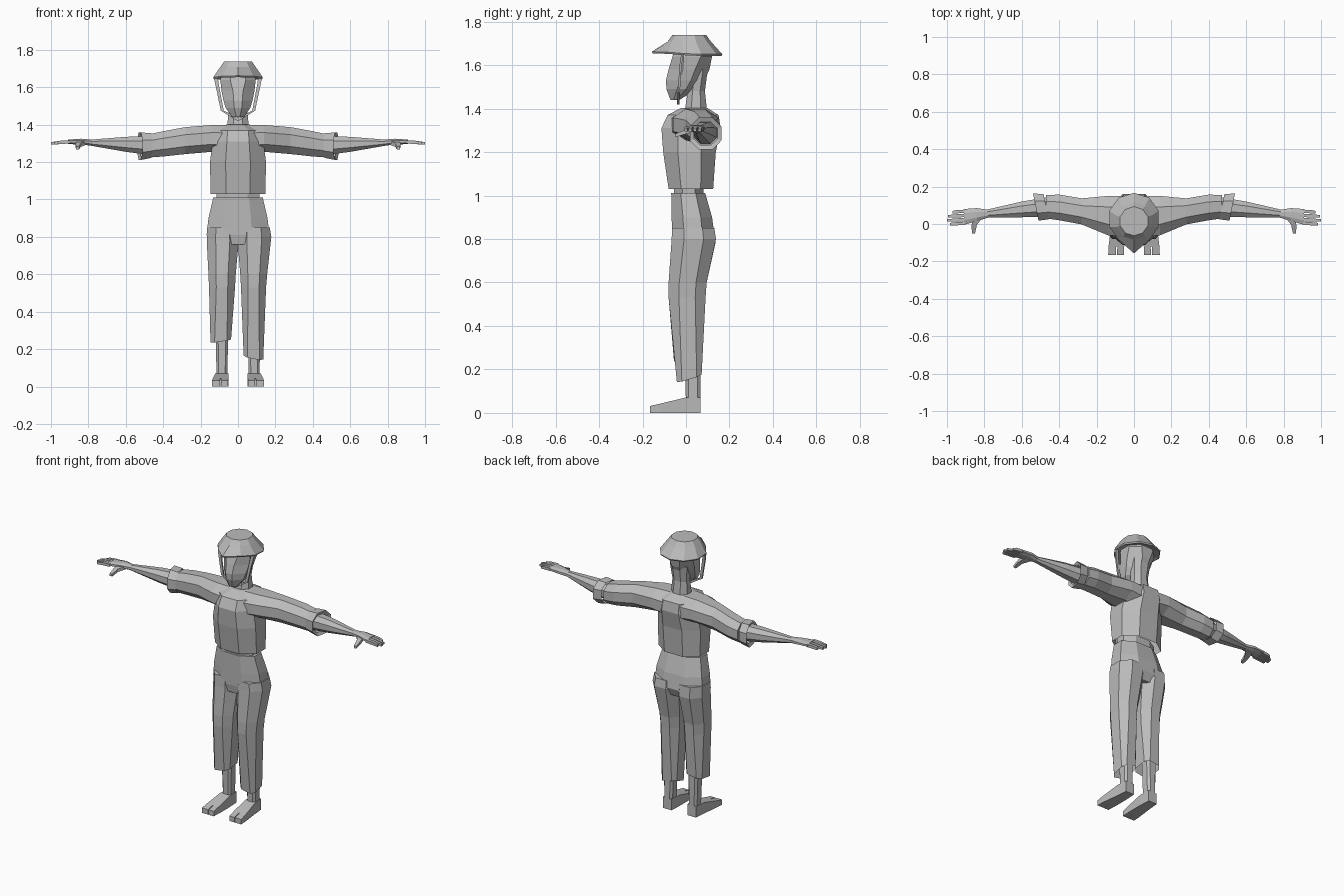
import bpy, bmesh, math

grey = bpy.data.materials.new("plain_grey")
grey.diffuse_color = (0.5, 0.5, 0.5, 1)


def sec(axis, pos, u0, u1, v0, v1, cut=0.28, tilt=(0, 0)):
    """Box outline with chamfered corners, across the given axis."""
    du, dv = (u1 - u0) * cut, (v1 - v0) * cut
    if cut == 0:
        uv = [(u0, v0), (u1, v0), (u1, v1), (u0, v1)]
    else:
        uv = [(u0 + du, v0), (u1 - du, v0), (u1, v0 + dv), (u1, v1 - dv),
              (u1 - du, v1), (u0 + du, v1), (u0, v1 - dv), (u0, v0 + dv)]
    pts = []
    for u, v in uv:
        p = pos + tilt[0] * (u - (u0 + u1) / 2) + tilt[1] * (v - (v0 + v1) / 2)
        pts.append({"x": (p, u, v), "y": (u, p, v), "z": (u, v, p)}[axis])
    return pts


def loft(name, rings, side=1, caps=(True, True)):
    """Skin a list of equal rings into one flat-shaded part."""
    bm = bmesh.new()
    vs = [[bm.verts.new((x * side, y, z)) for x, y, z in r] for r in rings]
    n = len(vs[0])
    for a, b in zip(vs, vs[1:]):
        for i in range(n):
            j = (i + 1) % n
            bm.faces.new((a[i], a[j], b[j], b[i]))
    if caps[0]:
        bm.faces.new(vs[0][::-1])
    if caps[1]:
        bm.faces.new(vs[-1])
    bmesh.ops.recalc_face_normals(bm, faces=bm.faces)
    me = bpy.data.meshes.new(name)
    bm.to_mesh(me)
    bm.free()
    me.materials.append(grey)
    ob = bpy.data.objects.new(name, me)
    bpy.context.collection.objects.link(ob)
    return ob


def wide(z, w, y0, y1, cut=0.28):
    return sec("z", z, -w, w, y0, y1, cut)


# Shirt body, waistband and neck
loft("shirt", [wide(1.03, .146, -.08, .125), wide(1.2, .15, -.105, .137),
               wide(1.31, .135, -.113, .16), wide(1.37, .125, -.085, .15),
               wide(1.402, .06, -.025, .1)], caps=(False, True))
loft("waistband", [wide(1.0, .115, -.055, .08), wide(1.06, .115, -.055, .08)])
loft("neck", [wide(1.36, .06, -.01, .1), wide(1.48, .05, .008, .087),
              wide(1.58, .06, .02, .1)])

# Head
loft("head", [wide(1.44, .03, -.072, -.03, .35), wide(1.49, .066, -.09, .05, .35),
              wide(1.53, .078, -.092, .085, .35), wide(1.58, .088, -.08, .108, .35),
              wide(1.64, .095, -.062, .12), wide(1.69, .08, -.05, .1)])


# Hat with a pointed front peak
def hat_ring(z, r, cy, peak=0.0, lift=0.0):
    pts = []
    for i in range(10):
        a = -math.pi / 2 + i * math.tau / 10
        front = i == 0
        pts.append((r * math.cos(a), cy + r * math.sin(a) - peak * front,
                    z + lift * max(0, -math.sin(a))))
    return pts


loft("hat", [hat_ring(1.655, .1, .025), hat_ring(1.642, .135, .028, .046, .012),
             hat_ring(1.65, .139, .028, .046, .012), hat_ring(1.708, .1, .015),
             hat_ring(1.738, .078, .015)])

# Pants: hips, then two legs with uneven hems
loft("hips", [wide(1.012, .132, -.068, .088), wide(.9, .158, -.066, .12),
              wide(.81, .168, -.064, .132), wide(.76, .15, -.055, .11)])
loft("right_pant_leg", [
    sec("z", .85, .0, .17, -.064, .13), sec("z", .8, -.004, .178, -.066, .138),
    sec("z", .6, .012, .156, -.08, .095), sec("z", .53, .016, .15, -.08, .09),
    sec("z", .165, .03, .135, -.042, .072, .2, (-.2, .3))], caps=(True, False))
loft("left_pant_leg", [
    sec("z", .85, .0, .165, -.064, .13), sec("z", .78, -.004, .167, -.066, .135),
    sec("z", .6, .012, .158, -.08, .095), sec("z", .53, .016, .155, -.08, .09),
    sec("z", .25, .037, .147, -.055, .075, .2, (-.15, .15))], -1, (True, False))

for side, tag in ((1, "right"), (-1, "left")):
    # Sleeve and flared cuff
    loft(tag + "_sleeve", [
        sec("x", .04, -.07, .15, 1.24, 1.4), sec("x", .14, -.06, .15, 1.255, 1.398),
        sec("x", .28, -.002, .137, 1.243, 1.387), sec("x", .4, .02, .157, 1.23, 1.365),
        sec("x", .47, .03, .155, 1.225, 1.35)], side)
    loft(tag + "_cuff", [
        sec("x", .47, .025, .16, 1.222, 1.355, .28, (.2, 0)),
        sec("x", .525, .018, .163, 1.212, 1.358, .28, (.2, 0)),
        sec("x", .515, .035, .145, 1.232, 1.338, .28, (.2, 0))], side, (False, False))
    # Forearm and palm
    loft(tag + "_forearm", [
        sec("x", .45, .04, .145, 1.235, 1.34), sec("x", .6, .036, .12, 1.255, 1.335),
        sec("x", .79, .034, .076, 1.288, 1.32)], side)
    loft(tag + "_palm", [
        sec("x", .78, .034, .076, 1.288, 1.32), sec("x", .84, .015, .085, 1.293, 1.325),
        sec("x", .91, -.004, .08, 1.297, 1.32)], side)
    # Fingers, back to front
    for i, (y, tip) in enumerate(((.068, .97), (.046, .995), (.024, 1.0), (.004, .985))):
        loft(f"{tag}_finger_{i + 1}", [
            sec("x", .9, y - .009, y + .009, 1.299, 1.317, 0),
            sec("x", .95, y - .011, y + .006, 1.297, 1.314, 0),
            sec("x", tip, y - .012, y + .002, 1.294, 1.307, 0)], side)
    # Thumb
    loft(tag + "_thumb", [
        sec("y", .035, .81, .86, 1.293, 1.315, 0), sec("y", -.005, .84, .868, 1.282, 1.302, 0),
        sec("y", -.05, .85, .867, 1.268, 1.283, 0)], side)
    # Shin, foot and split toes
    loft(tag + "_shin", [sec("z", .04, .058, .114, 0, .066, .2),
                         sec("z", .36, .05, .122, -.01, .066, .2)], side)
    loft(tag + "_foot", [
        sec("y", -.12, .052, .136, 0, .042, 0), sec("y", -.005, .052, .122, 0, .07, 0),
        sec("y", .066, .056, .116, 0, .07, 0)], side)
    for part, x0, x1 in (("big_toe", .054, .091), ("small_toes", .095, .138)):
        loft(f"{tag}_{part}", [sec("y", -.165, x0, x1, 0, .032, 0),
                               sec("y", -.12, x0, x1 - .002, 0, .042, 0)], side)
    # Chin strap half
    path = [(.108, .128, -.022, 1.65), (.1, .118, -.03, 1.6), (.076, .092, -.038, 1.475)]
    rings = [[(a, y, z), (b, y, z), (b, y + .01, z), (a, y + .01, z)] for a, b, y, z in path]
    rings.append([(0, -.042, 1.438), (0, -.042, 1.418), (0, -.03, 1.418), (0, -.03, 1.438)])
    loft(tag + "_chin_strap", rings, side)
